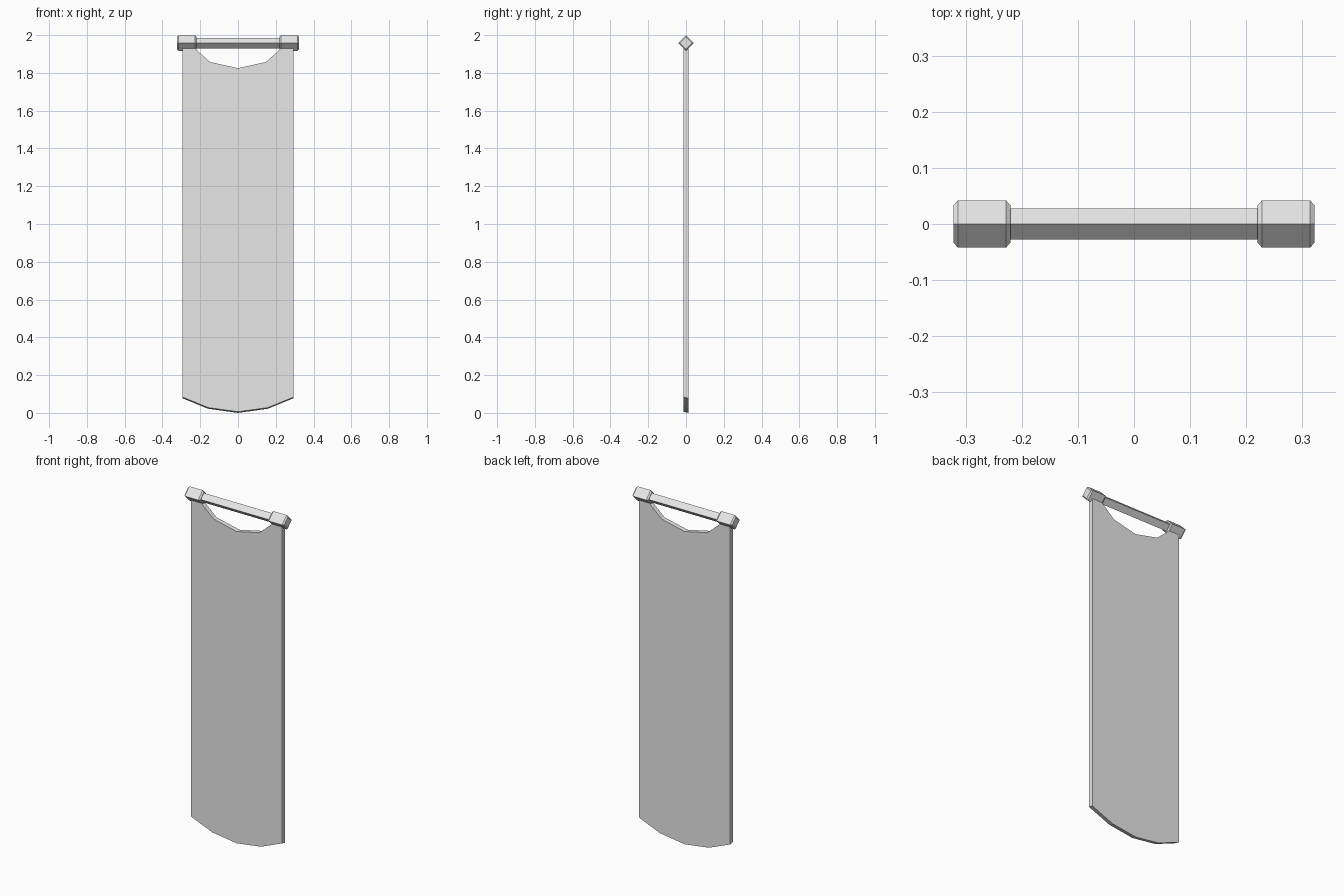
import bpy
import bmesh
from math import cos, sin, pi

cube = bpy.data.objects.get("Cube")
if cube:
    bpy.data.objects.remove(cube, do_unlink=True)

grey = bpy.data.materials.new("light grey")
grey.use_nodes = True
colour = (0.8, 0.8, 0.8, 1)
grey.diffuse_color = colour
grey.node_tree.nodes["Principled BSDF"].inputs["Base Color"].default_value = colour

ROD_Z = 1.958


def finish(name, bm):
    bmesh.ops.recalc_face_normals(bm, faces=bm.faces)
    mesh = bpy.data.meshes.new(name)
    bm.to_mesh(mesh)
    bm.free()
    mesh.materials.append(grey)
    obj = bpy.data.objects.new(name, mesh)
    bpy.context.collection.objects.link(obj)


def diamond_bar(name, profile):
    """Four-sided bar along x from (x, radius) pairs, with corners up and down."""
    bm = bmesh.new()
    rings = [[bm.verts.new((x, r * cos(i * pi / 2), ROD_Z + r * sin(i * pi / 2)))
              for i in range(4)] for x, r in profile]
    for a, b in zip(rings, rings[1:]):
        for i in range(4):
            j = (i + 1) % 4
            bm.faces.new((a[i], a[j], b[j], b[i]))
    bm.faces.new(rings[0])
    bm.faces.new(rings[-1])
    finish(name, bm)


# Crossbar and its bevelled end caps
diamond_bar("crossbar", [(-0.23, 0.028), (0.23, 0.028)])
for side, name in ((1, "left_end_cap"), (-1, "right_end_cap")):
    diamond_bar(name, [(side * x, r) for x, r in
                       ((0.22, 0.033), (0.228, 0.042), (0.314, 0.042), (0.322, 0.033))])

# Hanging cloth: scooped top, rounded hem, slightly lower at the back
top = [(0, 1.825), (0.148, 1.858), (0.24, 1.94), (0.295, 1.94)]
hem = [(0.295, 0.078), (0.158, 0.022), (0, 0)]
half = top + hem
outline = half + [(-x, z) for x, z in reversed(half) if x]
bm = bmesh.new()
front = [bm.verts.new((x, -0.0135, z + (0.006 if z < 1 else 0))) for x, z in outline]
back = [bm.verts.new((x, 0.0135, z)) for x, z in outline]
n = len(outline)
for i in range(n):
    j = (i + 1) % n
    bm.faces.new((front[i], front[j], back[j], back[i]))
bm.faces.new(front)
bm.faces.new(back)
finish("cloth", bm)
